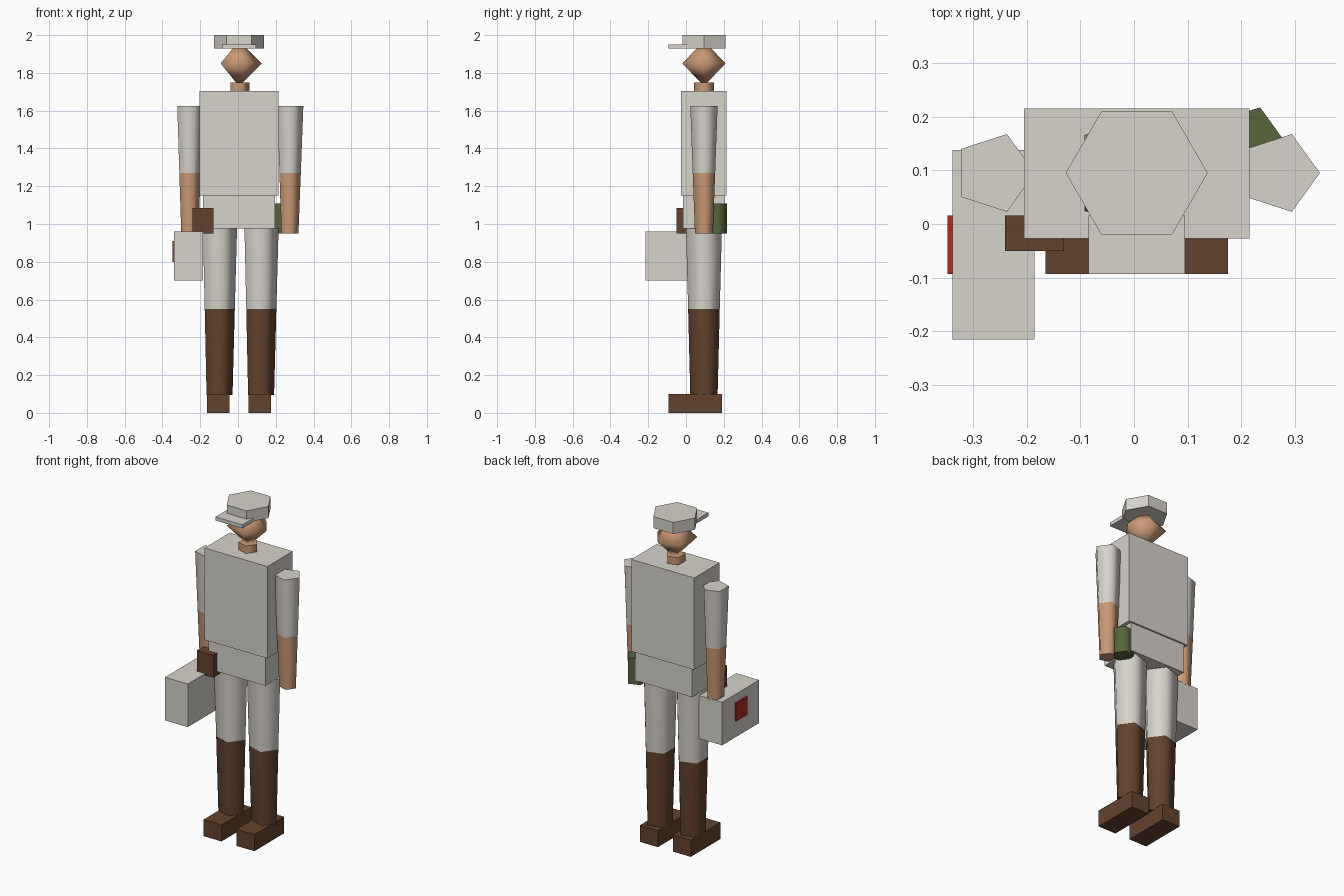
import bpy, bmesh, math

cube = bpy.data.objects.get("Cube")
if cube:
    bpy.data.objects.remove(cube, do_unlink=True)

CX, CY = 0.005, 0.095      # body axis


def material(name, rgb):
    m = bpy.data.materials.new(name)
    m.use_nodes = True
    color = (*rgb, 1)
    m.diffuse_color = color
    node = next(n for n in m.node_tree.nodes if n.type == 'BSDF_PRINCIPLED')
    node.inputs["Base Color"].default_value = color
    return m


CLOTH = material("pale grey cloth", (0.68, 0.65, 0.60))
SKIN = material("skin", (0.59, 0.32, 0.185))
LEATHER = material("brown leather", (0.123, 0.057, 0.027))
GREEN = material("canteen green", (0.095, 0.128, 0.048))
RED = material("red", (0.43, 0.024, 0.018))


def finish(name, bm, mats, smooth=False):
    bmesh.ops.recalc_face_normals(bm, faces=bm.faces)
    mesh = bpy.data.meshes.new(name)
    bm.to_mesh(mesh)
    bm.free()
    for m in mats:
        mesh.materials.append(m)
    ob = bpy.data.objects.new(name, mesh)
    bpy.context.collection.objects.link(ob)
    if smooth:
        bpy.ops.object.select_all(action='DESELECT')
        ob.select_set(True)
        bpy.context.view_layer.objects.active = ob
        bpy.ops.object.shade_smooth_by_angle(angle=math.radians(85))
    return ob


def box(name, x, y, z, mat):
    """Box from (min, max) pairs."""
    bm = bmesh.new()
    bmesh.ops.create_cube(bm, size=1)
    for v in bm.verts:
        v.co = [(lo + hi) / 2 + c * (hi - lo)
                for c, (lo, hi) in zip(v.co, (x, y, z))]
    return finish(name, bm, [mat])


def lathe(name, cx, cy, profile, sides, mats, split=None, smooth=True):
    """Prism around z from (radius, height) pairs; second material below split."""
    bm = bmesh.new()
    rings = []
    for r, z in profile:
        rings.append([bm.verts.new((cx + r * math.cos(math.tau * i / sides),
                                    cy + r * math.sin(math.tau * i / sides), z))
                      for i in range(sides)])
    for a, b in zip(rings, rings[1:]):
        for i in range(sides):
            j = (i + 1) % sides
            bm.faces.new((a[i], a[j], b[j], b[i]))
    for ring, (r, z) in ((rings[0], profile[0]), (rings[-1], profile[-1])):
        if r > 0:
            bm.faces.new(ring)
    bmesh.ops.remove_doubles(bm, verts=bm.verts, dist=1e-5)
    if split:
        for f in bm.faces:
            f.material_index = int(f.calc_center_median().z < split)
    return finish(name, bm, mats, smooth)


# Head, neck and cap
lathe("head", CX, CY, [(0, 1.73), (0.12, 1.85), (0, 1.97)], 5, [SKIN])
lathe("neck", CX, CY, [(0.055, 1.69), (0.055, 1.75)], 5, [SKIN])
lathe("cap", CX, CY, [(0.132, 1.93), (0.132, 2.0)], 6, [CLOTH], smooth=False)
box("cap_brim", (-0.085, 0.095), (-0.093, 0.016), (1.928, 1.95), CLOTH)

# Torso and hips
box("torso", (-0.205, 0.215), (-0.027, 0.215), (1.15, 1.705), CLOTH)
box("hips", (-0.185, 0.195), (-0.017, 0.205), (0.975, 1.15), CLOTH)

# Limbs: cloth above, skin or boot below
for side, s in (("right", -1), ("left", 1)):
    lathe(side + "_arm", CX + s * 0.265, CY,
          [(0.05, 0.95), (0.0625, 1.27), (0.076, 1.625)], 5, [CLOTH, SKIN], 1.27)
    lathe(side + "_leg", CX + s * 0.11, CY,
          [(0.076, 0.095), (0.088, 0.55), (0.1, 0.98)], 5, [CLOTH, LEATHER], 0.55)
    x = CX + s * 0.11
    box(side + "_foot", (x - 0.06, x + 0.06), (-0.093, 0.19), (0, 0.1), LEATHER)

# Carried gear
box("belt_pouch", (-0.24, -0.13), (-0.05, 0.016), (0.95, 1.085), LEATHER)
lathe("canteen", 0.216, 0.16, [(0.06, 0.95), (0.06, 1.108)], 5, [GREEN])
box("case", (-0.338, -0.185), (-0.215, 0.138), (0.70, 0.96), CLOTH)
box("case_badge", (-0.347, -0.338), (-0.093, 0.016), (0.80, 0.91), RED)
